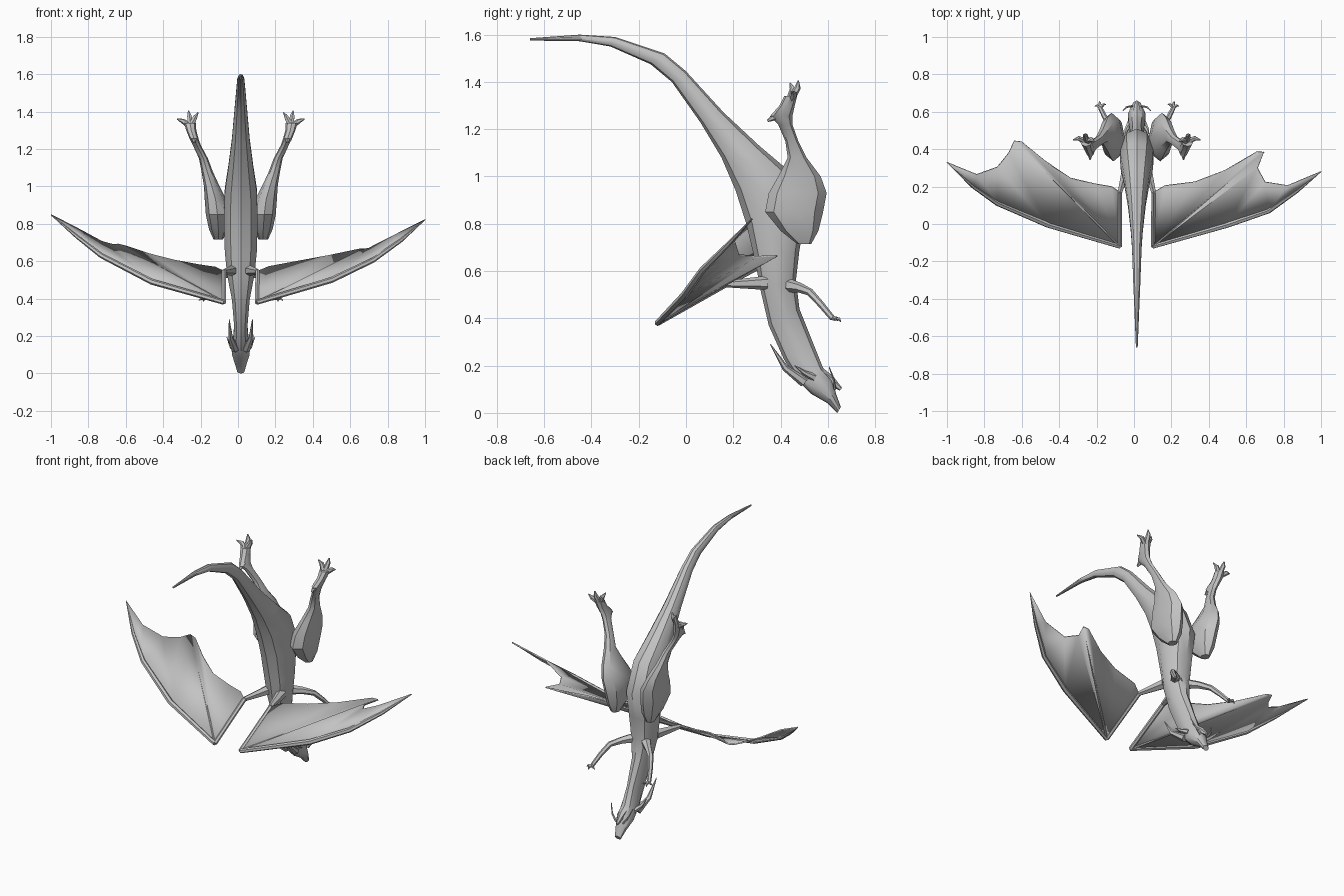
import bpy
import bmesh
from math import cos, sin, pi, radians
from mathutils import Vector

cube = bpy.data.objects.get("Cube")
if cube:
    bpy.data.objects.remove(cube, do_unlink=True)

MID = 0.015  # the body's centre line

grey = bpy.data.materials.new("stone_grey")
grey.use_nodes = True
grey.diffuse_color = (0.55, 0.55, 0.55, 1)
grey.node_tree.nodes["Principled BSDF"].inputs["Base Color"].default_value = grey.diffuse_color


def finish(name, bm, angle=35):
    """Turn a bmesh into a shaded, coloured object."""
    bmesh.ops.recalc_face_normals(bm, faces=bm.faces)
    mesh = bpy.data.meshes.new(name)
    bm.to_mesh(mesh)
    bm.free()
    mesh.materials.append(grey)
    obj = bpy.data.objects.new(name, mesh)
    bpy.context.collection.objects.link(obj)
    bpy.ops.object.select_all(action="DESELECT")
    obj.select_set(True)
    bpy.context.view_layer.objects.active = obj
    bpy.ops.object.shade_smooth_by_angle(angle=radians(angle))
    return obj


def loft(name, rings, sides=8):
    """Skin a row of ellipses, each given as centre and two half axes."""
    bm = bmesh.new()
    loops = []
    for centre, u, v in rings:
        angles = [2 * pi * k / sides for k in range(sides)]
        loops.append([bm.verts.new(centre + u * cos(a) + v * sin(a)) for a in angles])
    for low, high in zip(loops, loops[1:]):
        for k in range(sides):
            n = (k + 1) % sides
            bm.faces.new((low[k], low[n], high[n], high[k]))
    bm.faces.new(loops[0])
    bm.faces.new(loops[-1])
    return finish(name, bm)


def tube(name, points, radii, sides=6):
    """Tapered tube along a path."""
    points = [Vector(p) for p in points]
    whole = (points[-1] - points[0]).normalized()
    ref = Vector((0, 1, 0)) if abs(whole.x) > 0.7 else Vector((1, 0, 0))
    rings = []
    for i, p in enumerate(points):
        along = points[min(i + 1, len(points) - 1)] - points[max(i - 1, 0)]
        u = along.cross(ref).normalized()
        v = along.cross(u).normalized()
        rings.append((p, u * radii[i], v * radii[i]))
    return loft(name, rings, sides)


def on_side(side, points):
    """Place points given as distance from the centre line on one side."""
    return [(MID + side * d, y, z) for d, y, z in points]


# Body from tail tip to snout: back y, z, belly y, z, half width
body_sections = [
    (-.66, 1.575, -.66, 1.585, .005),
    (-.45, 1.572, -.45, 1.6, .014),
    (-.32, 1.55, -.3, 1.59, .02),
    (-.15, 1.475, -.09, 1.52, .027),
    (-.06, 1.4, 0, 1.445, .034),
    (.06, 1.23, .16, 1.27, .05),
    (.15, 1.08, .31, 1.13, .07),
    (.21, .94, .44, 1.02, .09),
    (.255, .8, .51, .85, .095),
    (.295, .63, .48, .69, .09),
    (.315, .52, .465, .56, .078),
    (.35, .37, .48, .44, .05),
    (.415, .225, .54, .29, .037),
    (.47, .14, .58, .19, .045),
    (.53, .08, .62, .14, .05),
    (.6, .04, .635, .08, .034),
    (.64, 0, .655, .025, .02),
]
rings = []
for back_y, back_z, belly_y, belly_z, width in body_sections:
    back = Vector((MID, back_y, back_z))
    belly = Vector((MID, belly_y, belly_z))
    rings.append(((back + belly) / 2, (back - belly) / 2, Vector((width, 0, 0))))
loft("body", rings, 10)

# Open lower jaw
tube("lower_jaw", [(MID, .56, .17), (MID, .61, .14), (MID, .655, .1)], [.028, .02, .008])

# Leg sections going up: distance from centre, front y, rear y, z, half width
leg_sections = [
    (.12, .47, .53, .715, .025),
    (.12, .4, .56, .77, .05),
    (.125, .335, .58, .85, .062),
    (.135, .35, .595, .93, .058),
    (.155, .39, .57, 1, .042),
    (.18, .43, .51, 1.08, .03),
    (.2, .42, .475, 1.15, .024),
    (.235, .39, .45, 1.22, .021),
    (.25, .355, .45, 1.255, .024),
    (.265, .395, .46, 1.3, .027),
    (.272, .415, .47, 1.34, .032),
]
toe_tips = [(.228, .44, 1.395), (.28, .475, 1.405), (.34, .45, 1.36)]
claw_tips = [(.165, .64, .39), (.2, .655, .385), (.225, .63, .39)]

for side, word in ((1, "left"), (-1, "right")):
    # Hind leg
    rings = []
    for dist, y0, y1, z, width in leg_sections:
        centre = Vector((MID + side * dist, (y0 + y1) / 2, z))
        rings.append((centre, Vector((0, (y1 - y0) / 2, 0)), Vector((width, 0, 0))))
    loft(f"{word}_leg", rings)

    # Toes
    root = Vector((.268, .44, 1.32))
    for n, tip in enumerate(toe_tips):
        tip = Vector(tip)
        bend = root.lerp(tip, 0.6) + Vector((0, .012, .006))
        tube(f"{word}_toe_{n}", on_side(side, [root, bend, tip]), [.018, .013, .003])
    tube(f"{word}_heel_spur", on_side(side, [(.25, .39, 1.26), (.25, .345, 1.235)]), [.02, .005])

    # Small front arm and claws
    arm = [(.04, .43, .54), (.09, .48, .53), (.14, .525, .51), (.17, .57, .46), (.195, .62, .4)]
    tube(f"{word}_arm", on_side(side, arm), [.03, .021, .016, .014, .012])
    for n, tip in enumerate(claw_tips):
        tip = Vector(tip)
        wrist = Vector(arm[-1])
        bend = wrist.lerp(tip, 0.6) + Vector((0, .008, .006))
        tube(f"{word}_claw_{n}", on_side(side, [wrist, bend, tip]), [.009, .007, .002], 5)

    # Horn, cheek spike and whisker
    horn = [(.03, .5, .13), (.055, .42, .19), (.062, .357, .29)]
    tube(f"{word}_horn", on_side(side, horn), [.022, .014, .002])
    cheek = [(.035, .54, .15), (.058, .5, .17), (.065, .46, .2)]
    tube(f"{word}_cheek_spike", on_side(side, cheek), [.018, .01, .002])
    whisker = [(.025, .63, .1), (.055, .625, .14), (.075, .605, .195)]
    tube(f"{word}_whisker", on_side(side, whisker), [.006, .005, .002], 5)


def wing(word, shoulder, elbow, lead, inner, outer):
    """Membrane fanned from the wrist, then bridged out to the wing tip."""
    bm = bmesh.new()
    front = [bm.verts.new(p) for p in lead]
    near = [bm.verts.new(p) for p in [elbow] + inner]
    far = [near[-1]] + [bm.verts.new(p) for p in outer]
    for a, b in zip(near, near[1:]):
        bm.faces.new((front[0], a, b))
    for i in range(len(outer)):
        bm.faces.new((front[i], far[i], far[i + 1]))
        bm.faces.new((front[i], far[i + 1], front[i + 1]))
    bm.faces.new((front[-2], far[-1], front[-1]))
    membrane = finish(f"{word}_wing_membrane", bm, 25)
    skin = membrane.modifiers.new("thickness", "SOLIDIFY")
    skin.thickness = 0.008
    skin.offset = 0

    # Bones along the leading edge, the finger and the arm
    tube(f"{word}_wing_edge", lead, [.013, .016, .014, .01, .002])
    tube(f"{word}_wing_finger", [lead[0], inner[-1]], [.008, .003])
    tube(f"{word}_wing_forearm", [elbow, lead[0]], [.013, .012])
    tube(f"{word}_wing_upper_arm", [shoulder, elbow], [.03, .014])


wing("right", (-.03, .34, .55), (-.075, .17, .545),
     [(-.075, -.12, .38), (-.46, -.005, .49), (-.73, .11, .63), (-.86, .2, .73), (-1, .33, .848)],
     [(-.12, .2, .567), (-.21, .215, .58), (-.34, .245, .605),
      (-.475, .335, .64), (-.6, .44, .68), (-.64, .445, .69)],
     [(-.67, .38, .688), (-.73, .305, .705), (-.84, .265, .765)])
wing("left", (.06, .34, .55), (.105, .17, .545),
     [(.1, -.12, .38), (.5, -.005, .5), (.72, .07, .605), (.87, .175, .71), (1, .28, .822)],
     [(.165, .205, .57), (.325, .225, .6), (.485, .285, .63), (.655, .385, .665), (.695, .385, .665)],
     [(.66, .3, .66), (.7, .225, .668), (.82, .205, .73)])
